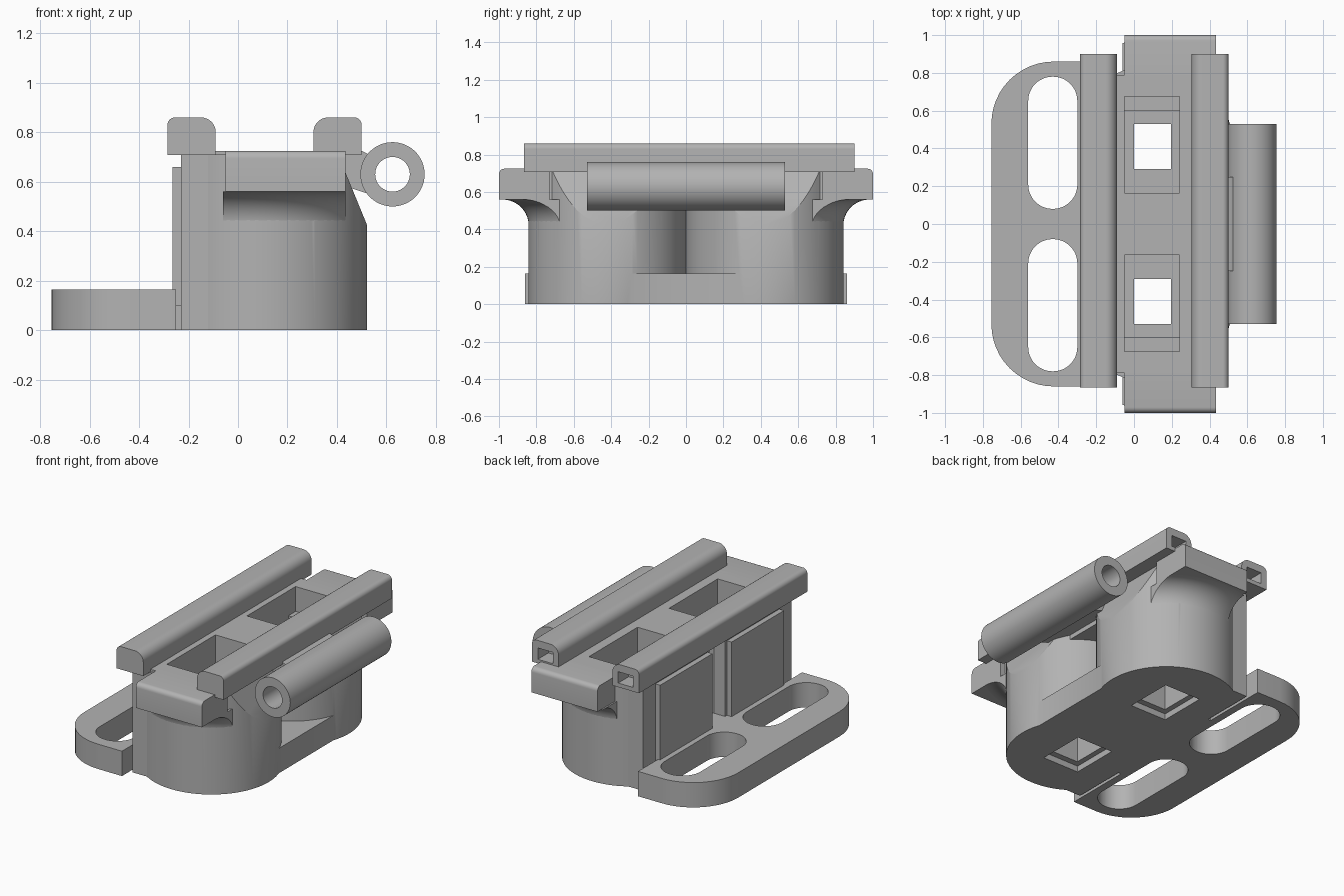
import bpy, bmesh
from math import sin, cos, pi, radians
from mathutils import Vector

if "Cube" in bpy.data.objects:
    bpy.data.objects.remove(bpy.data.objects["Cube"])

grey = bpy.data.materials.new("plain_grey")
grey.use_nodes = True
grey.diffuse_color = (0.45, 0.45, 0.45, 1)
grey.node_tree.nodes["Principled BSDF"].inputs["Base Color"].default_value = (0.45, 0.45, 0.45, 1)


def finish(name, bm):
    bmesh.ops.remove_doubles(bm, verts=bm.verts, dist=1e-5)
    bmesh.ops.recalc_face_normals(bm, faces=bm.faces)
    me = bpy.data.meshes.new(name)
    bm.to_mesh(me)
    bm.free()
    ob = bpy.data.objects.new(name, me)
    bpy.context.collection.objects.link(ob)
    me.materials.append(grey)
    return ob


def prism(name, pts, lo, hi, axis="z"):
    """Extrude an outline: (x, y) along z, or (x, z) along y."""
    def place(a, b, d):
        return Vector((a, b, d)) if axis == "z" else Vector((a, d, b))
    bm = bmesh.new()
    face = bm.faces.new([bm.verts.new(place(a, b, lo)) for a, b in pts])
    new = bmesh.ops.extrude_face_region(bm, geom=[face])["geom"]
    bmesh.ops.translate(bm, vec=place(0, 0, hi - lo),
                        verts=[v for v in new if isinstance(v, bmesh.types.BMVert)])
    return finish(name, bm)


def rounded(x0, x1, y0, y1, r, n=12):
    """Rectangle outline; radii start at the lower left, anticlockwise."""
    pts = []
    corners = ((x0, y0, 1, 1), (x1, y0, -1, 1), (x1, y1, -1, -1), (x0, y1, 1, -1))
    for i, (x, y, sx, sy) in enumerate(corners):
        if r[i] == 0:
            pts.append((x, y))
            continue
        for k in range(n + 1):
            t = pi + (i + k / n) * pi / 2
            pts.append((x + sx * r[i] + r[i] * cos(t), y + sy * r[i] + r[i] * sin(t)))
    return pts


def box(name, x0, x1, y0, y1, z0, z1):
    return prism(name, [(x0, y0), (x1, y0), (x1, y1), (x0, y1)], z0, z1)


def disc(x, y, r, n=64):
    return [(x + r * cos(2 * pi * k / n), y + r * sin(2 * pi * k / n)) for k in range(n)]


def revolve(name, profile, x, y):
    bm = bmesh.new()
    vs = [bm.verts.new((x + r, y, z)) for r, z in profile]
    es = [bm.edges.new(p) for p in zip(vs, vs[1:])]
    bmesh.ops.spin(bm, geom=vs + es, cent=(x, y, 0), axis=(0, 0, 1), angle=2 * pi, steps=64)
    return finish(name, bm)


def combine(ob, other, op):
    mod = ob.modifiers.new("join", "BOOLEAN")
    mod.object, mod.operation, mod.solver = other, op, "EXACT"
    bpy.ops.object.select_all(action="DESELECT")
    bpy.context.view_layer.objects.active = ob
    ob.select_set(True)
    bpy.ops.object.modifier_apply(modifier=mod.name)
    bpy.data.objects.remove(other)


def span(s, a, b):
    return sorted((s * a, s * b))


# Slotted base with a strip bridging the two drums
body = prism("holder_body", rounded(-0.755, -0.25, -0.86, 0.86, (0.33, 0, 0, 0.33)), 0, 0.165)
combine(body, box("strip", -0.3, 0.5, -0.42, 0.42, 0, 0.165), "UNION")
for s in (-1, 1):
    combine(body, prism("slot", rounded(-0.56, -0.3, *span(s, 0.08, 0.78), (0.129,) * 4), -0.1, 0.3),
            "DIFFERENCE")

# Two drums, each with a squared rear wall
for s in (-1, 1):
    drum = prism("drum", disc(0.1, s * 0.421, 0.422, 96), 0, 0.71)
    combine(drum, box("rear_trim", -0.5, -0.23, -1, 1, -0.1, 1), "DIFFERENCE")
    combine(drum, box("rear_wall", -0.23, 0.1, *span(s, 0.08, 0.78), 0, 0.71), "UNION")
    combine(drum, box("wall_panel", -0.265, -0.2, *span(s, 0.1, 0.65), 0.1, 0.66), "UNION")
    combine(body, drum, "UNION")

# Deck between the rails, then the sloping cut on the tube side
combine(body, box("deck", -0.09, 0.4, -0.79, 0.79, 0.56, 0.725), "UNION")
slope = [(0.528, 0.41), (0.327, 0.9), (0.9, 0.9), (0.9, 0.41)]
combine(body, prism("slope_cut", slope, -0.74, 0.74, "y"), "DIFFERENCE")

# Overhanging end ledges on flared undersides
arc = [(0.56 - 0.14 * cos(k * pi / 20), 0.42 + 0.14 * sin(k * pi / 20)) for k in range(11)]
for s in (-1, 1):
    flare = revolve("flare", [(0, 0.42)] + arc + [(0, 0.56)], 0.1, s * 0.421)
    combine(flare, box("flare_trim", -0.06, 0.435, *span(s, 0.6, 0.985), 0.3, 0.6), "INTERSECT")
    flare.name = "ledge_flare_" + ("back" if s > 0 else "front")
    ledge = box("end_ledge_" + ("back" if s > 0 else "front"), -0.05, 0.435,
                *span(s, 0.73, 1), 0.56, 0.725)
    bm = bmesh.new()
    bm.from_mesh(ledge.data)
    edge = [e for e in bm.edges if all(abs(v.co.y) > 0.99 and v.co.z > 0.7 for v in e.verts)]
    bmesh.ops.bevel(bm, geom=edge, offset=0.03, segments=5, profile=0.5, affect="EDGES")
    bm.to_mesh(ledge.data)
    bm.free()

# Stepped square openings through both drums
for s in (-1, 1):
    for x0, x1, ya, yb, z0, z1 in ((-0.05, 0.24, 0.165, 0.675, 0.25, 1),
                                   (0, 0.195, 0.29, 0.53, -0.1, 0.5),
                                   (-0.035, 0.23, 0.25, 0.57, -0.1, 0.04)):
        combine(body, box("opening", x0, x1, *span(s, ya, yb), z0, z1), "DIFFERENCE")

# Rails with a rectangular socket in the back end
for name, x0, x1, radii in (("left_rail", 0.305, 0.5, (0, 0, 0.03, 0.06)),
                            ("right_rail", -0.285, -0.09, (0, 0, 0.06, 0.03))):
    rail = prism(name, rounded(x0, x1, 0.708, 0.86, radii), -0.865, 0.9, "y")
    mid = (x0 + x1) / 2
    combine(rail, box("socket", mid - 0.055, mid + 0.055, 0.79, 1, 0.735, 0.81), "DIFFERENCE")

# Hinge tube and its web
tube = prism("hinge_tube", disc(0.625, 0.63, 0.13), -0.53, 0.53, "y")
combine(tube, prism("bore", disc(0.625, 0.63, 0.07, 48), -0.7, 0.7, "y"), "DIFFERENCE")
prism("hinge_web", [(0.36, 0.6), (0.44, 0.58), (0.53, 0.55), (0.53, 0.71), (0.5, 0.725), (0.36, 0.725)],
      -0.25, 0.25, "y")

# Smooth rounded walls, keep edges crisp
bpy.ops.object.select_all(action="DESELECT")
for ob in bpy.context.collection.objects:
    if ob.type == "MESH":
        ob.select_set(True)
        bpy.context.view_layer.objects.active = ob
bpy.ops.object.shade_smooth_by_angle(angle=radians(30))
